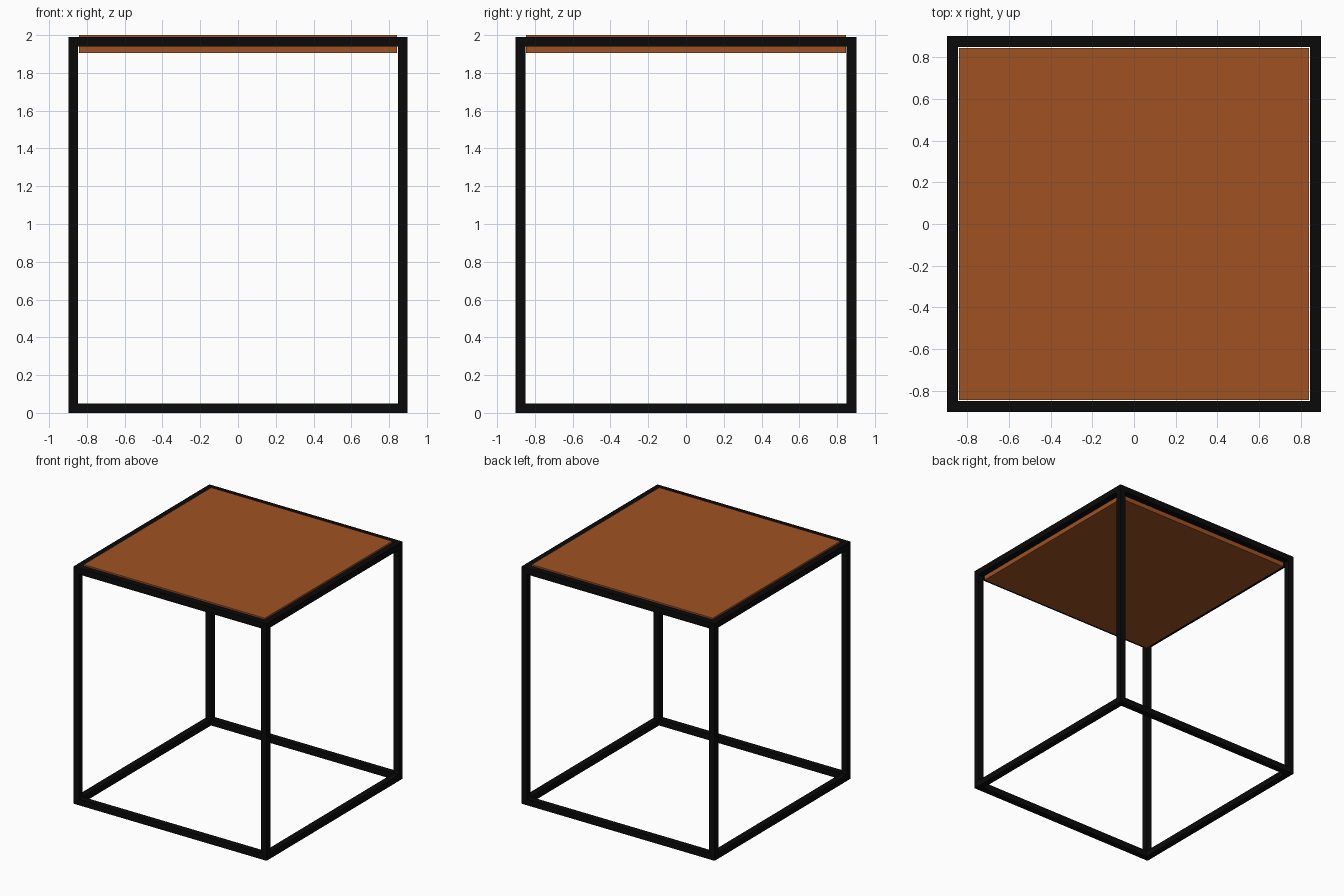
import bpy
import bmesh
from mathutils import Matrix, Vector

if "Cube" in bpy.data.objects:
    bpy.data.objects.remove(bpy.data.objects["Cube"])


def material(name, rgb):
    m = bpy.data.materials.new(name)
    m.diffuse_color = (*rgb, 1.0)
    m.use_nodes = True
    m.node_tree.nodes["Principled BSDF"].inputs["Base Color"].default_value = m.diffuse_color
    return m


black = material("black metal", (0.003, 0.003, 0.003))
brown = material("brown wood", (0.35, 0.085, 0.016))


def box(name, lo, hi, mat):
    lo, hi = Vector(lo), Vector(hi)
    bm = bmesh.new()
    bmesh.ops.create_cube(bm, size=1.0, matrix=Matrix.Diagonal((*(hi - lo), 1.0)))
    mesh = bpy.data.meshes.new(name)
    bm.to_mesh(mesh)
    bm.free()
    mesh.materials.append(mat)
    ob = bpy.data.objects.new(name, mesh)
    ob.location = (lo + hi) / 2
    bpy.context.collection.objects.link(ob)
    return ob


X, Y, H, T = 0.897, 0.902, 1.99, 0.051   # frame half sizes, height, bar thickness
ix, iy = X - T, Y - T

# Four corner legs
for sx, side in ((-1, "left"), (1, "right")):
    for sy, end in ((-1, "front"), (1, "back")):
        x0, x1 = sorted((sx * ix, sx * X))
        y0, y1 = sorted((sy * iy, sy * Y))
        box(f"{end}_{side}_leg", (x0, y0, 0), (x1, y1, H), black)

# Floor and top rails between the legs
for z, level in ((0, "lower"), (H - T, "upper")):
    for s, side in ((-1, "front"), (1, "back")):
        y0, y1 = sorted((s * iy, s * Y))
        box(f"{level}_{side}_rail", (-ix, y0, z), (ix, y1, z + T), black)
    for s, side in ((-1, "left"), (1, "right")):
        x0, x1 = sorted((s * ix, s * X))
        box(f"{level}_{side}_rail", (x0, -iy, z), (x1, iy, z + T), black)

# Wooden top set inside the frame with a thin gap
box("table_top", (-0.841, -0.846, 1.905), (0.841, 0.846, 2.0), brown)
